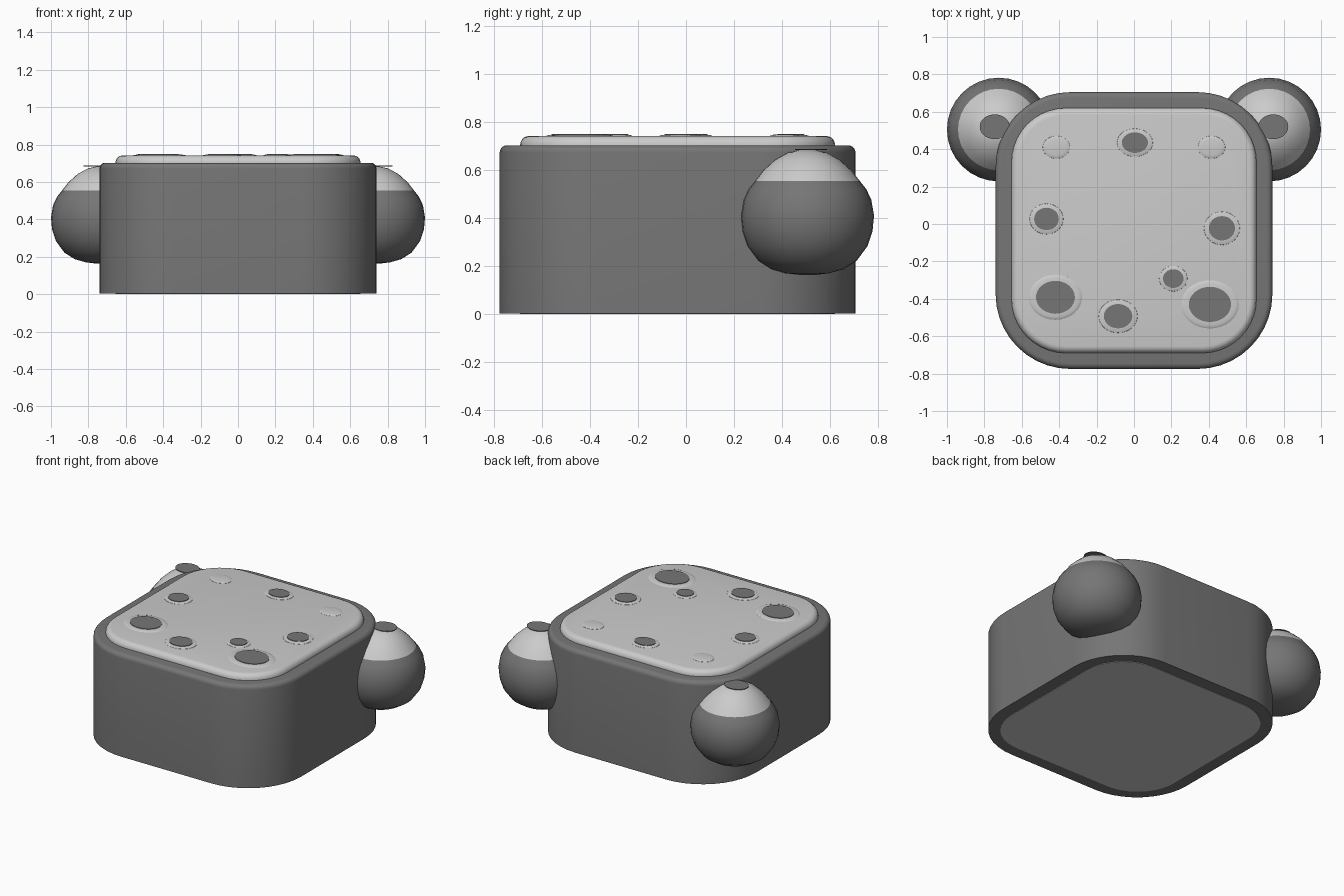
import bpy, bmesh, math

if "Cube" in bpy.data.objects:
    bpy.data.objects.remove(bpy.data.objects["Cube"])


def material(name, value):
    m = bpy.data.materials.new(name)
    m.diffuse_color = (value, value, value, 1)
    m.use_nodes = True
    m.node_tree.nodes["Principled BSDF"].inputs["Base Color"].default_value = m.diffuse_color
    return m


DARK = material("dark grey", 0.18)
LIGHT = material("light grey", 0.6)
CENTRE_Y = -0.035


def finish(name, bm, mats, angle=35):
    bmesh.ops.recalc_face_normals(bm, faces=bm.faces)
    me = bpy.data.meshes.new(name)
    bm.to_mesh(me)
    bm.free()
    for m in mats:
        me.materials.append(m)
    ob = bpy.data.objects.new(name, me)
    bpy.context.collection.objects.link(ob)
    bpy.ops.object.select_all(action='DESELECT')
    ob.select_set(True)
    bpy.context.view_layer.objects.active = ob
    bpy.ops.object.shade_smooth_by_angle(angle=math.radians(angle))
    return ob


def loft(bm, rings):
    """Skin between closed rings and cap both ends."""
    loops = [[bm.verts.new(p) for p in ring] for ring in rings]
    n = len(loops[0])
    for a, b in zip(loops, loops[1:]):
        for i in range(n):
            j = (i + 1) % n
            bm.faces.new((a[i], a[j], b[j], b[i]))
    bm.faces.new(loops[0])
    bm.faces.new(loops[-1])


def rounded_ring(half, radius, z, steps=10):
    pts = []
    for q in range(4):
        mid = math.radians(45 + 90 * q)
        cx = math.copysign(half - radius, math.cos(mid))
        cy = math.copysign(half - radius, math.sin(mid))
        for i in range(steps + 1):
            a = math.radians(90 * q + 90 * i / steps)
            pts.append((cx + radius * math.cos(a), CENTRE_Y + cy + radius * math.sin(a), z))
    return pts


def rounded_block(name, half, radius, z0, z1, bevel, mat):
    rings = [rounded_ring(half, radius, z0)]
    for i in range(6):
        a = math.radians(90 * i / 5)
        inset = bevel * (1 - math.cos(a))
        rings.append(rounded_ring(half - inset, radius - inset, z1 - bevel + bevel * math.sin(a)))
    bm = bmesh.new()
    loft(bm, rings)
    return finish(name, bm, [mat])


def oval(name, x, y, rx, ry, levels, mat):
    """Stack of ellipses given as (scale, height) pairs."""
    bm = bmesh.new()
    loft(bm, [[(x + k * rx * math.cos(i * math.tau / 32), y + k * ry * math.sin(i * math.tau / 32), z)
               for i in range(32)] for k, z in levels])
    return finish(name, bm, [mat])


# Outer body, and the paler core that shows at its top and underside
rounded_block("body", 0.74, 0.40, 0.003, 0.702, 0.03, DARK)
rounded_block("core", 0.655, 0.29, 0.0, 0.741, 0.037, LIGHT)

# Low domed pads with dark spots on the top
DOME = ((1, 0.738), (0.97, 0.742), (0.86, 0.745), (0.7, 0.747))
spots = [(0.005, 0.435, 0.07, 0.055), (-0.468, 0.027, 0.066, 0.06),
         (0.47, -0.023, 0.07, 0.065), (-0.42, -0.392, 0.104, 0.088),
         (-0.085, -0.493, 0.076, 0.065), (0.21, -0.292, 0.055, 0.05),
         (0.406, -0.43, 0.113, 0.094)]
for i, (x, y, rx, ry) in enumerate(spots):
    oval(f"pad_{i}", x, y, rx * 1.4, ry * 1.4, DOME, LIGHT)
    oval(f"spot_{i}", x, y, rx, ry, ((1, 0.745), (1, 0.75)), DARK)

# Rear pair of plain pads
for side, label in ((-1, "left"), (1, "right")):
    oval(f"{label}_plain_pad", side * 0.415, 0.41, 0.075, 0.062, DOME, LIGHT)

# Side knobs: turned profile, pale above the cap line, dark spot on top
profile = [(0.03, 0.163), (0.09, 0.17), (0.15, 0.187), (0.205, 0.222), (0.25, 0.283),
           (0.271, 0.345), (0.277, 0.41), (0.266, 0.475), (0.245, 0.52), (0.218, 0.554),
           (0.185, 0.597), (0.135, 0.642), (0.08, 0.672), (0.035, 0.682)]
for side, label in ((-1, "left"), (1, "right")):
    bm = bmesh.new()
    loft(bm, [[(side * 0.723 + r * math.cos(i * math.tau / 32),
                0.505 + r * math.sin(i * math.tau / 32), z) for i in range(32)]
              for r, z in profile])
    for f in bm.faces:
        f.material_index = 1 if f.calc_center_median().z > 0.555 else 0
    finish(f"{label}_knob", bm, [DARK, LIGHT], 50)
    oval(f"{label}_knob_spot", side * 0.745, 0.52, 0.08, 0.066, ((1, 0.683), (1, 0.687)), DARK)
